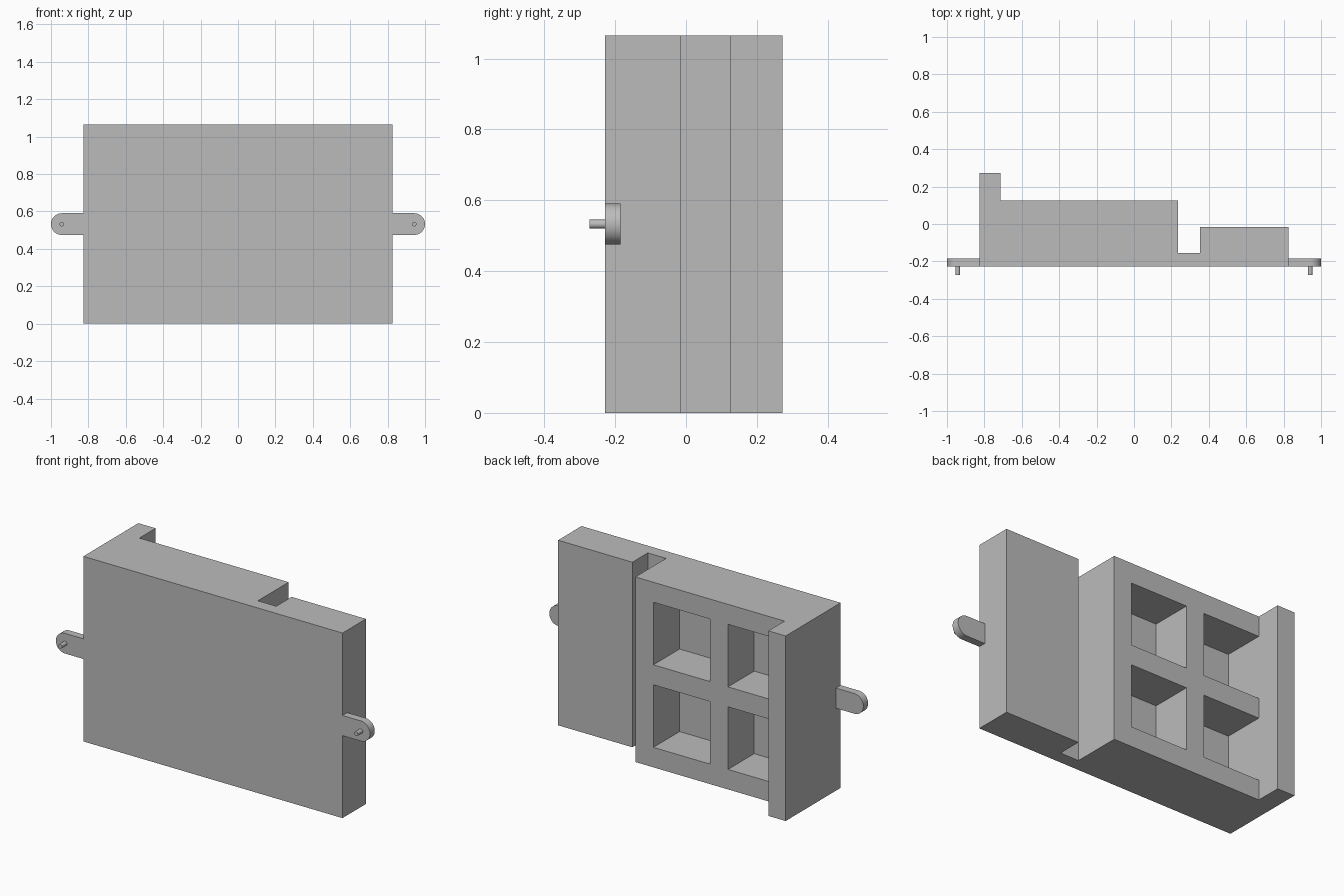
import bpy, bmesh, math

cube = bpy.data.objects.get("Cube")
if cube:
    bpy.data.objects.remove(cube, do_unlink=True)

# One grey for everything
grey = bpy.data.materials.new("plain grey")
grey.use_nodes = True
color = (0.5, 0.5, 0.5, 1)
grey.diffuse_color = color
grey.node_tree.nodes["Principled BSDF"].inputs["Base Color"].default_value = color

HEIGHT = 1.065
FRONT = -0.228      # plane of the flat front
WALL = 0.115        # wall and rib thickness
POCKET = 0.36       # pocket width and height
HALF = 0.825        # half width of the body


def prism(name, outline, to_3d, shift):
    """Extrude a closed 2D outline into a solid object."""
    bm = bmesh.new()
    face = bm.faces.new([bm.verts.new(to_3d(a, b)) for a, b in outline])
    side = bmesh.ops.extrude_face_region(bm, geom=[face])
    moved = [v for v in side["geom"] if isinstance(v, bmesh.types.BMVert)]
    bmesh.ops.translate(bm, verts=moved, vec=shift)
    bmesh.ops.recalc_face_normals(bm, faces=bm.faces)
    mesh = bpy.data.meshes.new(name)
    bm.to_mesh(mesh)
    bm.free()
    mesh.materials.append(grey)
    obj = bpy.data.objects.new(name, mesh)
    bpy.context.collection.objects.link(obj)
    return obj


def smooth(obj):
    bpy.ops.object.select_all(action="DESELECT")
    obj.select_set(True)
    bpy.context.view_layer.objects.active = obj
    bpy.ops.object.shade_smooth_by_angle(angle=math.radians(30))


# Stepped body: tall post, thick deck, slot, thin deck
post_x, deck_x, slot_x = -0.715, 0.235, 0.352
post_y, deck_y, slot_y, thin_y = 0.272, 0.125, -0.155, -0.015
steps = [(-HALF, FRONT), (HALF, FRONT), (HALF, thin_y), (slot_x, thin_y),
         (slot_x, slot_y), (deck_x, slot_y), (deck_x, deck_y),
         (post_x, deck_y), (post_x, post_y), (-HALF, post_y)]
body = prism("body", steps, lambda x, y: (x, y, 0), (0, 0, HEIGHT))

# Four square pockets in the back of the thick deck
for col in range(2):
    for row in range(2):
        x0 = post_x + col * (POCKET + WALL)
        z0 = WALL + row * (POCKET + WALL)
        square = [(x0, z0), (x0 + POCKET, z0),
                  (x0 + POCKET, z0 + POCKET), (x0, z0 + POCKET)]
        cutter = prism("pocket_cutter", square,
                       lambda x, z: (x, FRONT + WALL, z), (0, 0.3, 0))
        cutter.hide_render = True
        cut = body.modifiers.new("pocket", "BOOLEAN")
        cut.operation = "DIFFERENCE"
        cut.solver = "EXACT"
        cut.object = cutter
        bpy.context.view_layer.objects.active = body
        bpy.ops.object.modifier_apply(modifier=cut.name)
        bpy.data.objects.remove(cutter, do_unlink=True)

# Rounded side tabs, each with a small pin toward the front
RADIUS = 0.058
mid_z = HEIGHT / 2
tip_x = 1 - RADIUS
for name, s in (("left", 1), ("right", -1)):
    arc = [math.pi * (i / 24 - 0.5) for i in range(25)]
    outline = [(s * HALF, mid_z - RADIUS)]
    outline += [(s * (tip_x + RADIUS * math.cos(a)), mid_z + RADIUS * math.sin(a)) for a in arc]
    outline += [(s * HALF, mid_z + RADIUS)]
    tab = prism(name + "_tab", outline, lambda x, z: (x, FRONT, z), (0, 0.043, 0))
    smooth(tab)

    ring = [math.tau * i / 24 for i in range(24)]
    circle = [(s * tip_x + 0.0125 * math.cos(a), mid_z + 0.0125 * math.sin(a)) for a in ring]
    pin = prism(name + "_pin", circle, lambda x, z: (x, -post_y, z), (0, post_y + FRONT, 0))
    smooth(pin)
